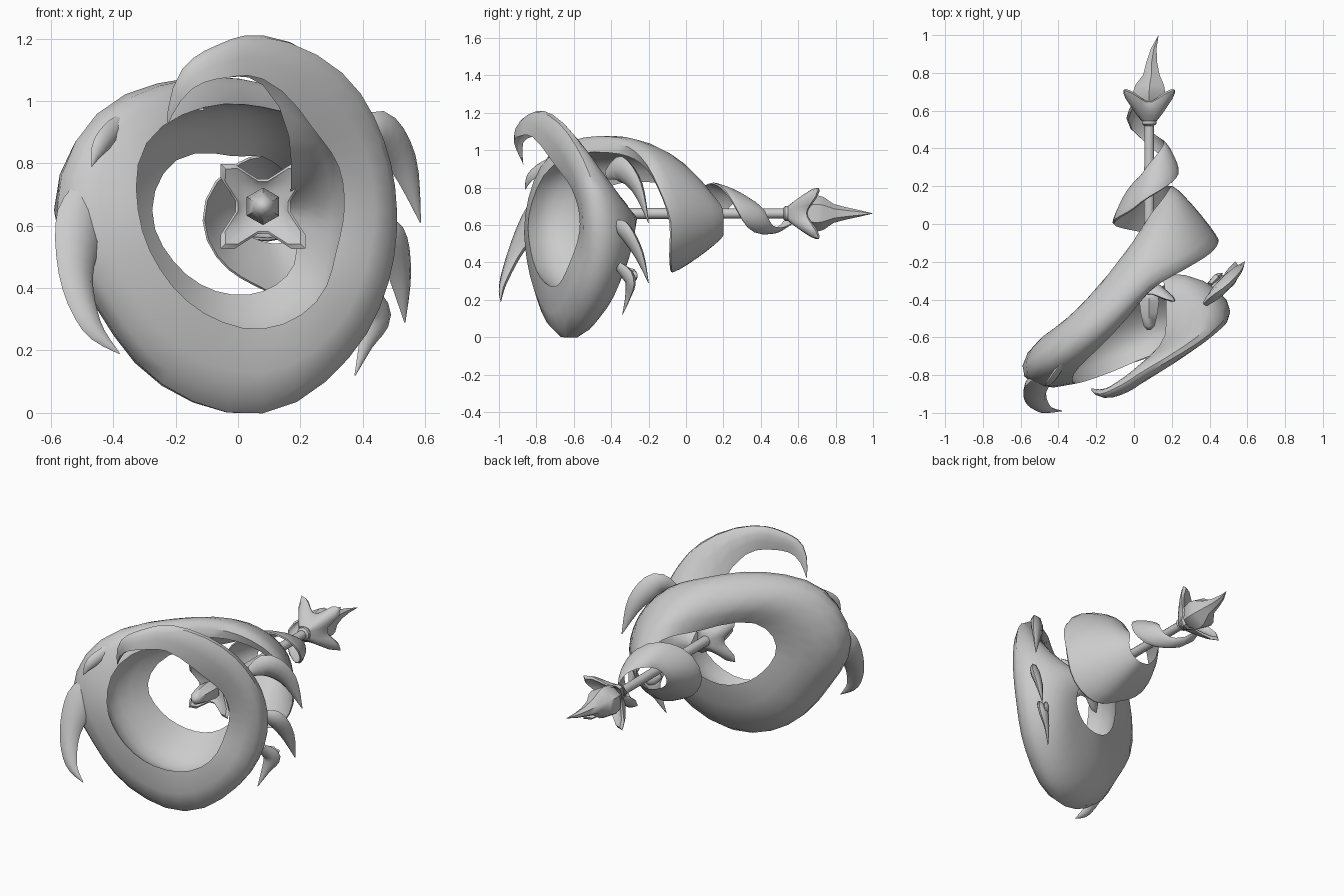
import bpy, bmesh, math
from mathutils import Vector

if "Cube" in bpy.data.objects:
    bpy.data.objects.remove(bpy.data.objects["Cube"])

CX, CZ = 0.08, 0.65          # staff axis

grey = bpy.data.materials.new("stone_grey")
grey.diffuse_color = (0.6, 0.6, 0.6, 1)
grey.use_nodes = True
grey.node_tree.nodes["Principled BSDF"].inputs["Base Color"].default_value = grey.diffuse_color


def smooth_rows(rows, n):
    """Catmull-Rom interpolation of rows of numbers."""
    out = []
    for i in range(len(rows) - 1):
        p0, p1 = rows[max(i - 1, 0)], rows[i]
        p2, p3 = rows[i + 1], rows[min(i + 2, len(rows) - 1)]
        for k in range(n):
            t = k / n
            out.append([0.5 * (2 * b + (c - a) * t + (2 * a - 5 * b + 4 * c - d) * t * t
                               + (3 * b - a - 3 * c + d) * t ** 3)
                        for a, b, c, d in zip(p0, p1, p2, p3)])
    return out + [list(rows[-1])]


def loft(name, sections, angle=40):
    """Skin a list of closed cross-sections."""
    bm = bmesh.new()
    rings = [[bm.verts.new(p) for p in s] for s in sections]
    n = len(rings[0])
    for a, b in zip(rings, rings[1:]):
        for i in range(n):
            bm.faces.new((a[i], a[(i + 1) % n], b[(i + 1) % n], b[i]))
    bm.faces.new(rings[0])
    bm.faces.new(rings[-1])
    bmesh.ops.remove_doubles(bm, verts=bm.verts, dist=0.0008)
    bmesh.ops.recalc_face_normals(bm, faces=bm.faces)
    me = bpy.data.meshes.new(name)
    bm.to_mesh(me)
    bm.free()
    me.materials.append(grey)
    ob = bpy.data.objects.new(name, me)
    bpy.context.collection.objects.link(ob)
    bpy.context.view_layer.objects.active = ob
    bpy.ops.object.select_all(action='DESELECT')
    ob.select_set(True)
    bpy.ops.object.shade_smooth_by_angle(angle=math.radians(angle))
    return ob


def polar(a, r, y):
    a = math.radians(a)
    return Vector((CX + r * math.cos(a), y, CZ + r * math.sin(a)))


def crescent(a, rf, ro, rb, yf, yo, yb):
    """Front rim, full rounded outer skin, back rim, hollow inner skin."""
    f, o, b = polar(a, rf, yf), polar(a, ro, yo), polar(a, rb, yb)
    mid = (f + b) / 2
    push = (o - mid) * 4 / 3
    c1, c2 = f + push, b + push
    inner = 2 * mid.lerp(o, 0.3) - mid
    outer = lambda t: (f * (1 - t) ** 3 + c1 * 3 * t * (1 - t) ** 2
                       + c2 * 3 * t * t * (1 - t) + b * t ** 3)
    hollow = lambda t: f * (1 - t) ** 2 + inner * 2 * t * (1 - t) + b * t * t
    return [outer(i / 8) for i in range(9)] + [hollow(i / 5) for i in (4, 3, 2, 1)]


# Big swirl: angle, front/outer/back radius, front/outer/back depth
swirl = [
    (138, .41, .415, .41, -.87, -.87, -.87),
    (120, .45, .52, .45, -.92, -.90, -.87),
    (105, .44, .55, .44, -.89, -.85, -.80),
    (90, .42, .56, .40, -.82, -.76, -.70),
    (60, .31, .50, .18, -.70, -.60, -.53),
    (30, .28, .43, .10, -.61, -.47, -.36),
    (0, .26, .41, .07, -.57, -.41, -.27),
    (-30, .27, .45, .10, -.58, -.41, -.27),
    (-60, .34, .54, .20, -.64, -.47, -.31),
    (-90, .38, .65, .26, -.70, -.58, -.36),
    (-120, .38, .65, .30, -.78, -.66, -.41),
    (-150, .38, .62, .33, -.83, -.73, -.47),
    (-180, .40, .67, .355, -.84, -.75, -.50),
    (-210, .43, .61, .32, -.76, -.65, -.40),
    (-240, .38, .465, .20, -.58, -.40, -.13),
    (-270, .33, .385, .17, -.36, -.19, .04),
    (-300, .32, .35, .14, -.24, -.10, .13),
    (-335, .345, .305, .12, -.15, -.01, .19),
]
# Ribbon around the staff: angle, outer radius, depth, width
tail = [
    (-365, .365, -.09, .29), (-395, .37, -.09, .29), (-422, .34, -.08, .28),
    (-450, .25, -.05, .24), (-480, .215, -.03, .21), (-530, .19, 0, .20),
    (-590, .165, .06, .19), (-630, .17, .14, .18), (-690, .16, .24, .17),
    (-730, .14, .30, .14), (-800, .09, .40, .09), (-900, .11, .55, .07),
    (-935, .08, .65, .01),
]
rows = list(swirl)
for a, r, y, w in tail:
    rb = .045 + r * .22
    rows.append((a, r, .55 * r + .45 * rb + .02, rb, y, y + w * .47, y + w))
loft("swirl_ribbon", [crescent(*r) for r in smooth_rows(rows, 3)])


# Claws on the outside of the swirl: path points x, y, z, half width
def claw(name, path, flat=0.5):
    rows = smooth_rows(path, 4)
    pts = [Vector(r[:3]) for r in rows]
    secs = []
    for i, p in enumerate(pts):
        t = (pts[min(i + 1, len(pts) - 1)] - pts[max(i - 1, 0)]).normalized()
        side = t.cross(Vector((-.4, .9, 0))).normalized()
        up = t.cross(side)
        w = max(rows[i][3], .001)
        secs.append([p + side * w * math.cos(k * math.tau / 8)
                     + up * w * flat * math.sin(k * math.tau / 8) for k in range(8)])
    loft(name, secs)


claw("left_claw", [(-.46, -.78, .76, .03), (-.505, -.83, .62, .085),
                   (-.52, -.92, .44, .06), (-.47, -.98, .28, .035), (-.38, -.99, .19, .002)])
claw("left_top_spike", [(-.30, -.62, .96, .02), (-.38, -.74, .92, .035),
                        (-.44, -.83, .86, .03), (-.47, -.86, .79, .002)])
claw("back_tooth", [(-.25, -.48, .99, .03), (-.17, -.51, 1.0, .03), (-.11, -.55, .97, .002)])
claw("right_upper_claw", [(.38, -.42, .87, .03), (.45, -.35, .90, .07),
                          (.53, -.26, .80, .05), (.585, -.2, .61, .002)])
claw("right_middle_claw", [(.44, -.37, .60, .03), (.49, -.32, .56, .055),
                           (.52, -.25, .44, .04), (.535, -.2, .29, .002)])
claw("right_lower_claw", [(.42, -.36, .38, .03), (.445, -.30, .31, .05),
                          (.41, -.31, .22, .025), (.375, -.34, .12, .002)])
claw("right_lower_barb", [(.40, -.32, .36, .02), (.44, -.28, .33, .035), (.47, -.26, .34, .002)])


# Turned parts along the staff axis: depth, radius, sideways shift
def turned(name, profile, sides, angle=40):
    secs = [[(CX + s + r * math.cos((k + .5) * math.tau / sides), y,
              CZ + .012 + r * math.sin((k + .5) * math.tau / sides)) for k in range(sides)]
            for y, r, s in profile]
    loft(name, secs, angle)


turned("staff_rod", [(-.40, .03, 0), (.56, .026, 0)], 10)
turned("front_bulb", [(-.56, .012, 0), (-.54, .034, 0), (-.47, .052, 0),
                      (-.41, .06, 0), (-.37, .055, 0), (-.34, .03, 0)], 6, 50)
turned("collar", [(.52, .028, 0), (.53, .04, 0), (.55, .04, 0), (.56, .028, 0)], 10)
turned("flame_tip", [(.58, .05, 0), (.64, .085, 0), (.70, .098, 0), (.735, .088, .003),
                     (.79, .05, .012), (.86, .032, .014), (.93, .017, .025),
                     (1.0, .0005, .05)], 6, 50)


# Four-pronged crowns: star-shaped cups with blunt prongs on the diagonals
def star(y, lo, hi, lift):
    ring = []
    for k in range(32):
        a = k * math.tau / 32
        s = abs(math.sin(2 * a)) ** 4
        r = lo + (hi - lo) * s
        ring.append((CX + r * math.cos(a), y + lift * s, CZ + .012 + r * math.sin(a)))
    return ring


cup = [(0, .04, .045, 0), (.025, .06, .085, .01), (.055, .08, .13, .03), (.085, .088, .175, .05),
       (.10, .088, .192, .065), (.105, .08, .17, .065), (.075, .065, .11, .04), (.055, .03, .03, 0)]
loft("back_crown", [star(.545 + y, lo, hi, d) for y, lo, hi, d in cup])
loft("front_crown", [star(-.31 - y * .6, lo, hi, -d * .6) for y, lo, hi, d in cup])
